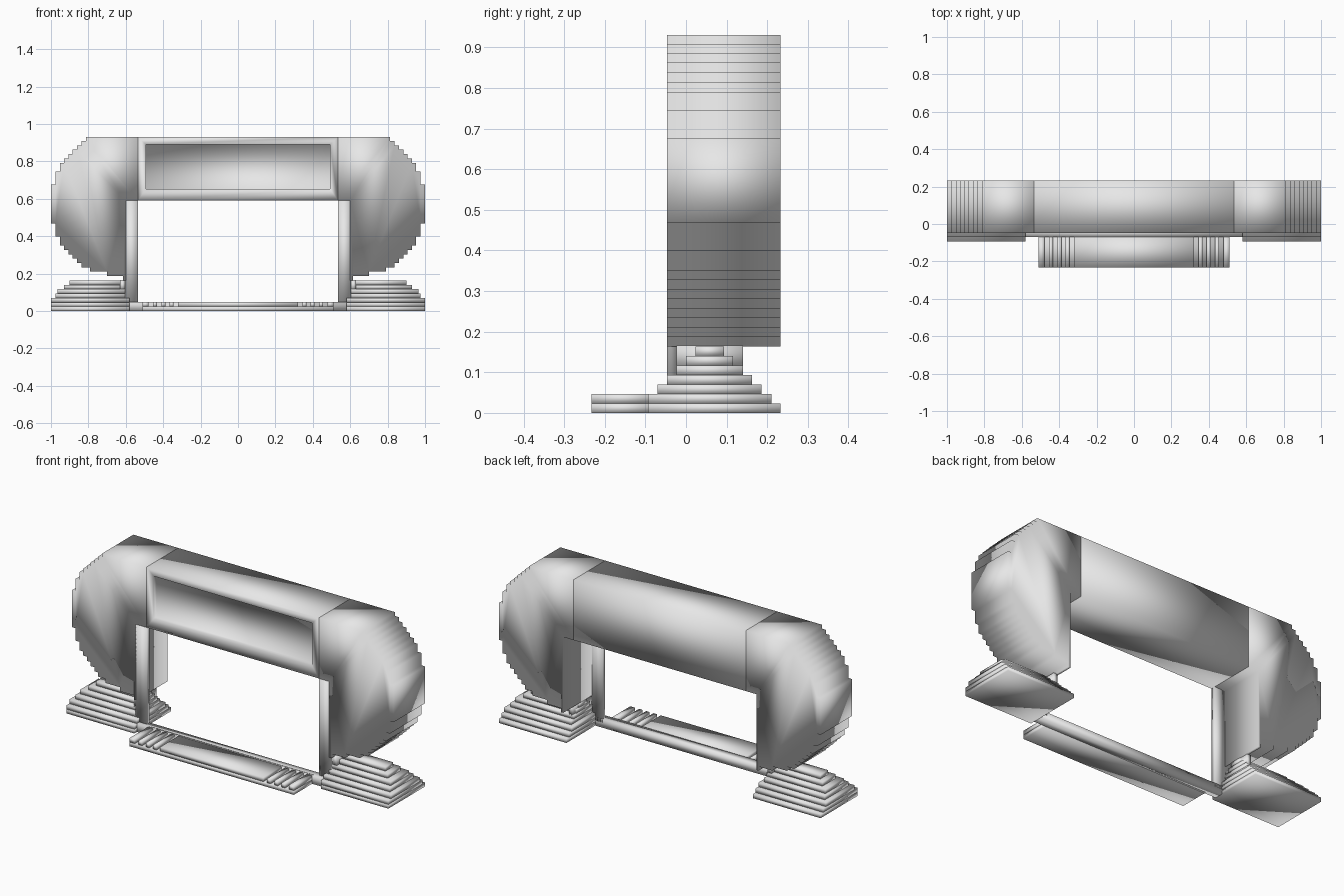
import bpy, bmesh

if "Cube" in bpy.data.objects:
    bpy.data.objects.remove(bpy.data.objects["Cube"])

grey = bpy.data.materials.new("light grey")
grey.diffuse_color = (0.8, 0.8, 0.8, 1)
grey.use_nodes = True
grey.node_tree.nodes["Principled BSDF"].inputs["Base Color"].default_value = grey.diffuse_color


def finish(bm, name):
    bmesh.ops.recalc_face_normals(bm, faces=bm.faces)
    for f in bm.faces:
        f.smooth = True  # the whole model is softly shaded across its edges
    me = bpy.data.meshes.new(name)
    bm.to_mesh(me)
    bm.free()
    me.materials.append(grey)
    ob = bpy.data.objects.new(name, me)
    bpy.context.collection.objects.link(ob)
    return ob


def prism(bm, pts, lo, hi, axis):
    """Extrude a 2D outline along y (points x,z) or z (points x,y)."""
    def at(p, h):
        return (p[0], h, p[1]) if axis == "y" else (p[0], p[1], h)
    f = bm.faces.new([bm.verts.new(at(p, lo)) for p in pts])
    ex = bmesh.ops.extrude_face_region(bm, geom=[f])
    shift = (0, hi - lo, 0) if axis == "y" else (0, 0, hi - lo)
    verts = [v for v in ex["geom"] if isinstance(v, bmesh.types.BMVert)]
    bmesh.ops.translate(bm, vec=shift, verts=verts)


def box(bm, x0, x1, y0, y1, z0, z1):
    prism(bm, [(x0, y0), (x1, y0), (x1, y1), (x0, y1)], z0, z1, "z")


def mirror(ob):
    ob.modifiers.new("mirror", "MIRROR").use_mirror_merge = False


# stepped round side towers: each column has its own top and bottom height
upper = [(0.814, 0.93), (0.837, 0.908), (0.86, 0.885), (0.884, 0.862),
         (0.907, 0.838), (0.93, 0.815), (0.953, 0.79), (0.977, 0.745), (1.0, 0.675)]
lower = [(1.0, 0.468), (0.977, 0.398), (0.953, 0.35), (0.93, 0.327), (0.907, 0.303),
         (0.884, 0.28), (0.86, 0.257), (0.837, 0.233), (0.79, 0.21), (0.70, 0.187), (0.615, 0.164)]
outline = [(0.535, 0.93), upper[0]]
for (xa, _), (xb, zb) in zip(upper, upper[1:]):
    outline += [(xa, zb), (xb, zb)]
outline.append(lower[0])
for (_, za), (xb, zb) in zip(lower, lower[1:]):
    outline += [(xb, za), (xb, zb)]
outline += [(0.6, 0.164), (0.6, 0.59), (0.535, 0.59)]
bm = bmesh.new()
prism(bm, outline, -0.047, 0.233, "y")
mirror(finish(bm, "side_tower"))

# thin front post inside each tower
bm = bmesh.new()
box(bm, 0.535, 0.605, -0.047, -0.023, 0.03, 0.59)
mirror(finish(bm, "front_post"))

# stepped feet: outer x, front y, back y for each layer
layers = [(1.0, -0.093, 0.233), (1.0, -0.093, 0.21), (1.0, -0.07, 0.186), (0.977, -0.047, 0.163),
          (0.965, -0.023, 0.14), (0.93, 0.0, 0.116), (0.9, 0.023, 0.093)]
bm = bmesh.new()
for i, (x, y0, y1) in enumerate(layers):
    box(bm, 0.58 if i < 3 else 0.6, x, y0, y1, i * 0.0233, (i + 1) * 0.0233)
mirror(finish(bm, "stepped_foot"))

# small neck between foot and tower
bm = bmesh.new()
box(bm, 0.605, 0.63, -0.023, 0.14, 0.11, 0.166)
mirror(finish(bm, "foot_neck"))

# top beam with a recessed front panel
bm = bmesh.new()
box(bm, -0.535, 0.535, -0.047, 0.233, 0.59, 0.93)
bmesh.ops.recalc_face_normals(bm, faces=bm.faces)
front = min(bm.faces, key=lambda f: f.calc_center_median().y)
bmesh.ops.inset_individual(bm, faces=[front], thickness=0.04, use_even_offset=True)
for v in front.verts:
    v.co.x = 0.492 if v.co.x > 0 else -0.492
    v.co.z = 0.89 if v.co.z > 0.76 else 0.652
ex = bmesh.ops.extrude_face_region(bm, geom=[front])
verts = [v for v in ex["geom"] if isinstance(v, bmesh.types.BMVert)]
bmesh.ops.translate(bm, vec=(0, 0.025, 0), verts=verts)
if front.is_valid:
    bmesh.ops.delete(bm, geom=[front], context="FACES_ONLY")
finish(bm, "top_beam")

# floor bar joining the feet
bm = bmesh.new()
box(bm, -0.58, 0.58, -0.07, -0.023, 0, 0.047)
finish(bm, "floor_bar")

# front ledge with four open slots near each end
edges = [0.51]
for c in (0.467, 0.422, 0.377, 0.332):
    edges += [c + 0.0117, c - 0.0117]
bm = bmesh.new()
box(bm, -0.51, 0.51, -0.233, -0.07, 0, 0.0235)
box(bm, -0.51, 0.51, -0.07, -0.06, 0, 0.047)
for i in range(0, 8, 2):
    for s in (-1, 1):
        xs = sorted((s * edges[i], s * edges[i + 1]))
        box(bm, *xs, -0.233, -0.07, 0.0235, 0.047)
box(bm, -edges[-1], edges[-1], -0.233, -0.07, 0.0235, 0.047)
finish(bm, "slotted_ledge")
